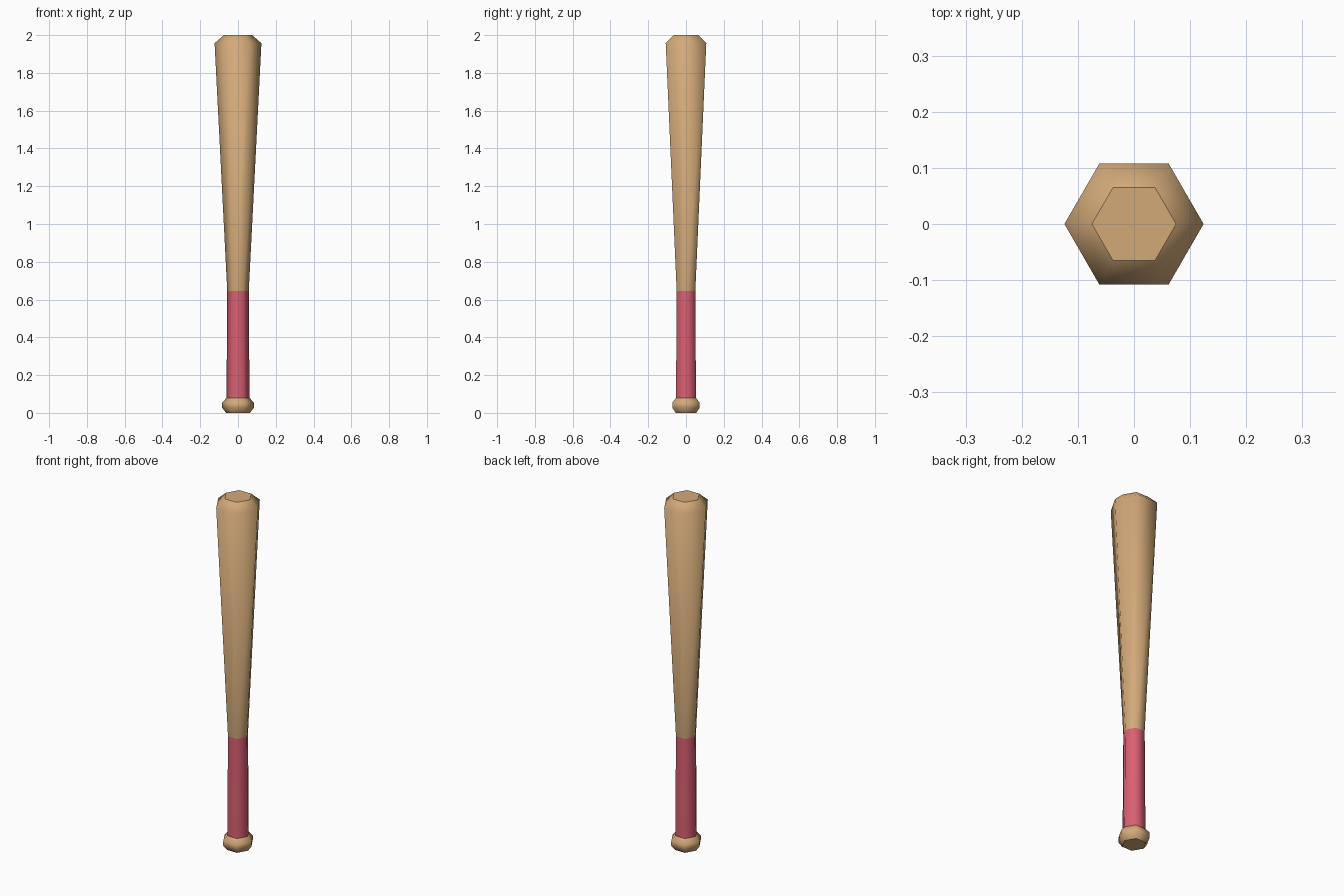
import bpy, bmesh, math

if "Cube" in bpy.data.objects:
    bpy.data.objects.remove(bpy.data.objects["Cube"])

SIDES = 6


def material(name, rgb):
    m = bpy.data.materials.new(name)
    m.diffuse_color = (*rgb, 1)
    m.use_nodes = True
    m.node_tree.nodes["Principled BSDF"].inputs["Base Color"].default_value = m.diffuse_color
    return m


wood = material("light_wood", (0.65, 0.40, 0.19))
red = material("red_wrap", (0.70, 0.115, 0.165))


def lathe(name, profile, mat, cap_bottom=False, cap_top=False):
    """Hexagonal turned part from (radius, height) points, corners on the x axis."""
    bm = bmesh.new()
    rings = []
    for r, z in profile:
        rings.append([bm.verts.new((r * math.cos(i * math.tau / SIDES),
                                    r * math.sin(i * math.tau / SIDES), z))
                      for i in range(SIDES)])
    for low, high in zip(rings, rings[1:]):
        for i in range(SIDES):
            j = (i + 1) % SIDES
            bm.faces.new((low[i], low[j], high[j], high[i])).smooth = True
    # end caps stay flat and crisp
    caps = []
    if cap_bottom:
        caps.append(bm.faces.new(rings[0][::-1]))
    if cap_top:
        caps.append(bm.faces.new(rings[-1]))
    for cap in caps:
        for e in cap.edges:
            e.smooth = False
    me = bpy.data.meshes.new(name)
    bm.to_mesh(me)
    bm.free()
    me.materials.append(mat)
    ob = bpy.data.objects.new(name, me)
    bpy.context.collection.objects.link(ob)
    return ob


# knob at the handle end
lathe("knob", [(0.063, 0), (0.084, 0.028), (0.084, 0.053), (0.061, 0.08)],
      wood, cap_bottom=True)
# wrapped grip
lathe("grip", [(0.061, 0.08), (0.057, 0.645)], red)
# tapering barrel with a bevelled end
lathe("barrel", [(0.057, 0.645), (0.124, 1.957), (0.075, 2.0)],
      wood, cap_top=True)
